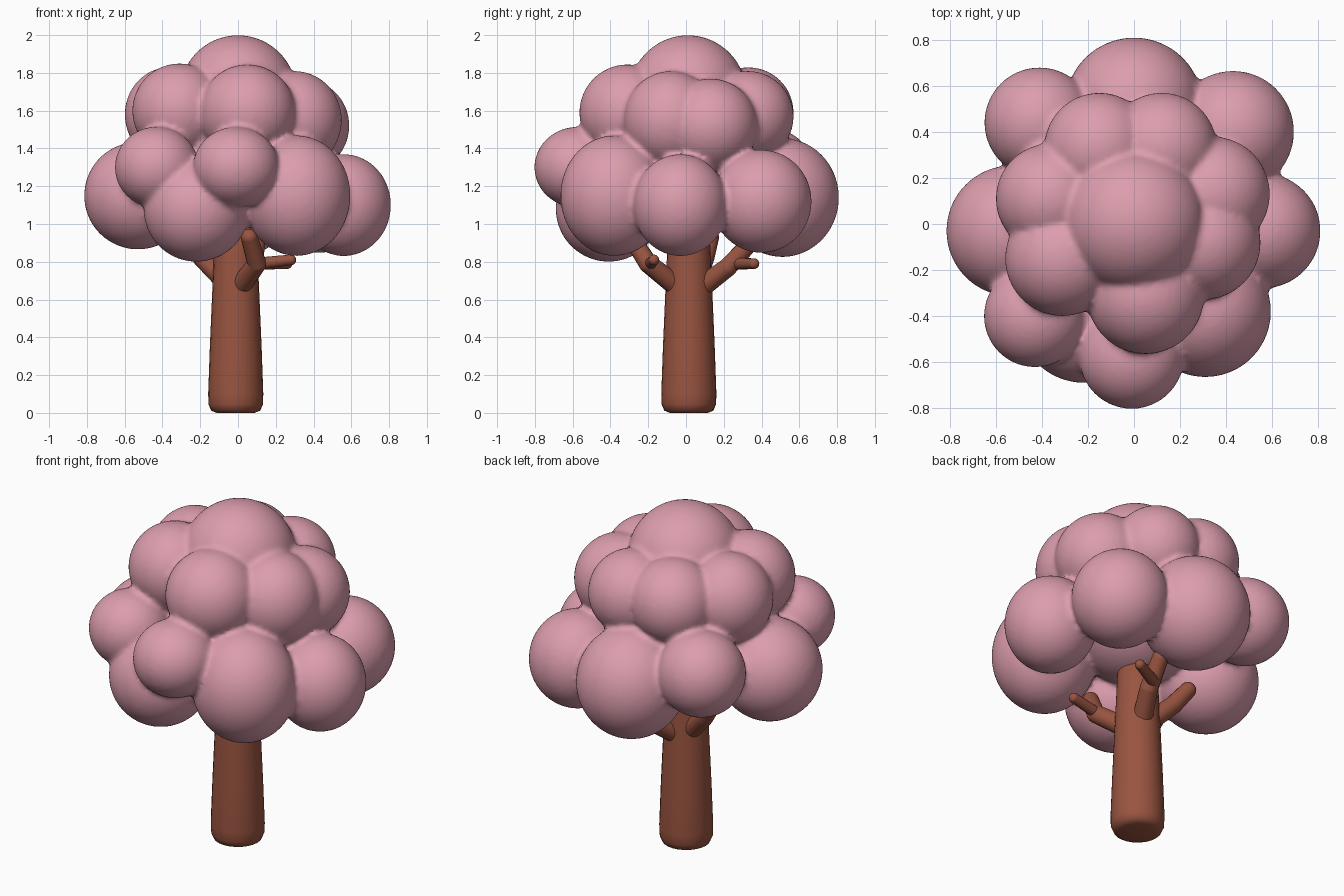
import bpy, bmesh, math
from mathutils import Matrix, Vector

if "Cube" in bpy.data.objects:
    bpy.data.objects.remove(bpy.data.objects["Cube"])


def material(name, rgb):
    m = bpy.data.materials.new(name)
    m.use_nodes = True
    m.diffuse_color = (*rgb, 1)
    bsdf = next(n for n in m.node_tree.nodes if n.type == 'BSDF_PRINCIPLED')
    bsdf.inputs["Base Color"].default_value = (*rgb, 1)
    bsdf.inputs["Roughness"].default_value = 0.8
    return m


pink = material("blossom pink", (0.72, 0.34, 0.42))
brown = material("bark brown", (0.32, 0.09, 0.052))


def add_object(name, bm, mat):
    mesh = bpy.data.meshes.new(name)
    bm.normal_update()
    for f in bm.faces:
        f.smooth = True
    bm.to_mesh(mesh)
    bm.free()
    mesh.materials.append(mat)
    obj = bpy.data.objects.new(name, mesh)
    bpy.context.collection.objects.link(obj)
    return obj


# Canopy puffs: x, y, z, radius, vertical stretch
puffs = [
    # crown and hidden core
    (0, 0.01, 1.69, 0.31, 1), (0, 0, 1.35, 0.38, 1),
    # upper ring
    (-0.15, 0.33, 1.59, 0.24, 1), (0.12, 0.33, 1.57, 0.24, 1),
    (0.34, 0.13, 1.52, 0.25, 1), (0.30, -0.08, 1.55, 0.25, 1.04),
    (0.05, -0.31, 1.59, 0.255, 1), (-0.31, -0.15, 1.6, 0.25, 1),
    (-0.36, 0.11, 1.58, 0.24, 1.05),
    # lower ring, large
    (0, 0.51, 1.14, 0.3, 1.05), (0.43, 0.4, 1.12, 0.265, 1.03),
    (0.56, -0.03, 1.1, 0.25, 1.08), (0.31, -0.38, 1.15, 0.285, 1.12),
    (-0.22, -0.41, 1.08, 0.28, 1), (-0.53, -0.03, 1.15, 0.285, 1),
    # lower ring, small and raised
    (-0.01, -0.575, 1.3, 0.228, 0.94), (-0.43, -0.4, 1.3, 0.222, 0.97),
    (-0.41, 0.44, 1.27, 0.24, 1),
]
bm = bmesh.new()
for x, y, z, r, stretch in puffs:
    place = Matrix.Translation((x, y, z)) @ Matrix.Diagonal((r, r, r * stretch, 1))
    bmesh.ops.create_icosphere(bm, subdivisions=4, radius=1, matrix=place)
canopy = add_object("canopy", bm, pink)

# Fuse the puffs with soft creases
remesh = canopy.modifiers.new("fuse", 'REMESH')
remesh.mode = 'VOXEL'
remesh.voxel_size = 0.016
remesh.use_smooth_shade = True
soften = canopy.modifiers.new("soften", 'SMOOTH')
soften.factor = 0.5
soften.iterations = 4

# Trunk: a lathed, rounded profile
profile = [(0.1, 0), (0.13, 0.012), (0.144, 0.045), (0.146, 0.1), (0.137, 0.35),
           (0.124, 0.65), (0.115, 0.85), (0.1, 1.2)]
SIDES = 24
bm = bmesh.new()
rings = [[bm.verts.new((-0.012 + r * math.cos(a), 0.015 + r * math.sin(a), z))
          for a in (math.tau * i / SIDES for i in range(SIDES))] for r, z in profile]
for low, high in zip(rings, rings[1:]):
    for i in range(SIDES):
        j = (i + 1) % SIDES
        bm.faces.new((low[i], low[j], high[j], high[i]))
bm.faces.new(rings[0][::-1])
bm.faces.new(rings[-1])
add_object("trunk", bm, brown)


# Branches: tapered limbs with rounded joints and tips
def branch(name, points, start, end):
    bm = bmesh.new()
    pts = [Vector(p) for p in points]
    n = len(pts) - 1
    radii = [start + (end - start) * i / n for i in range(n + 1)]
    for p, r in zip(pts, radii):
        bmesh.ops.create_uvsphere(bm, u_segments=16, v_segments=10, radius=r,
                                  matrix=Matrix.Translation(p))
    for i in range(n):
        d = pts[i + 1] - pts[i]
        place = (Matrix.Translation((pts[i] + pts[i + 1]) / 2)
                 @ d.to_track_quat('Z', 'Y').to_matrix().to_4x4())
        bmesh.ops.create_cone(bm, segments=16, radius1=radii[i], radius2=radii[i + 1],
                              depth=d.length, matrix=place)
    return add_object(name, bm, brown)


branch("front_branch", [(0.02, -0.06, 0.68), (0.1, -0.2, 0.79), (0.06, -0.29, 0.93)], 0.055, 0.045)
branch("front_twig", [(0.1, -0.19, 0.79), (0.28, -0.17, 0.81)], 0.032, 0.028)
branch("back_branch", [(0.02, 0.1, 0.68), (0.08, 0.22, 0.77), (0.1, 0.34, 0.9)], 0.055, 0.045)
branch("back_twig", [(0.09, 0.27, 0.79), (0.26, 0.36, 0.79)], 0.032, 0.028)
branch("side_branch", [(-0.06, 0.05, 0.69), (-0.19, 0.1, 0.82), (-0.27, 0.13, 0.93)], 0.055, 0.045)
